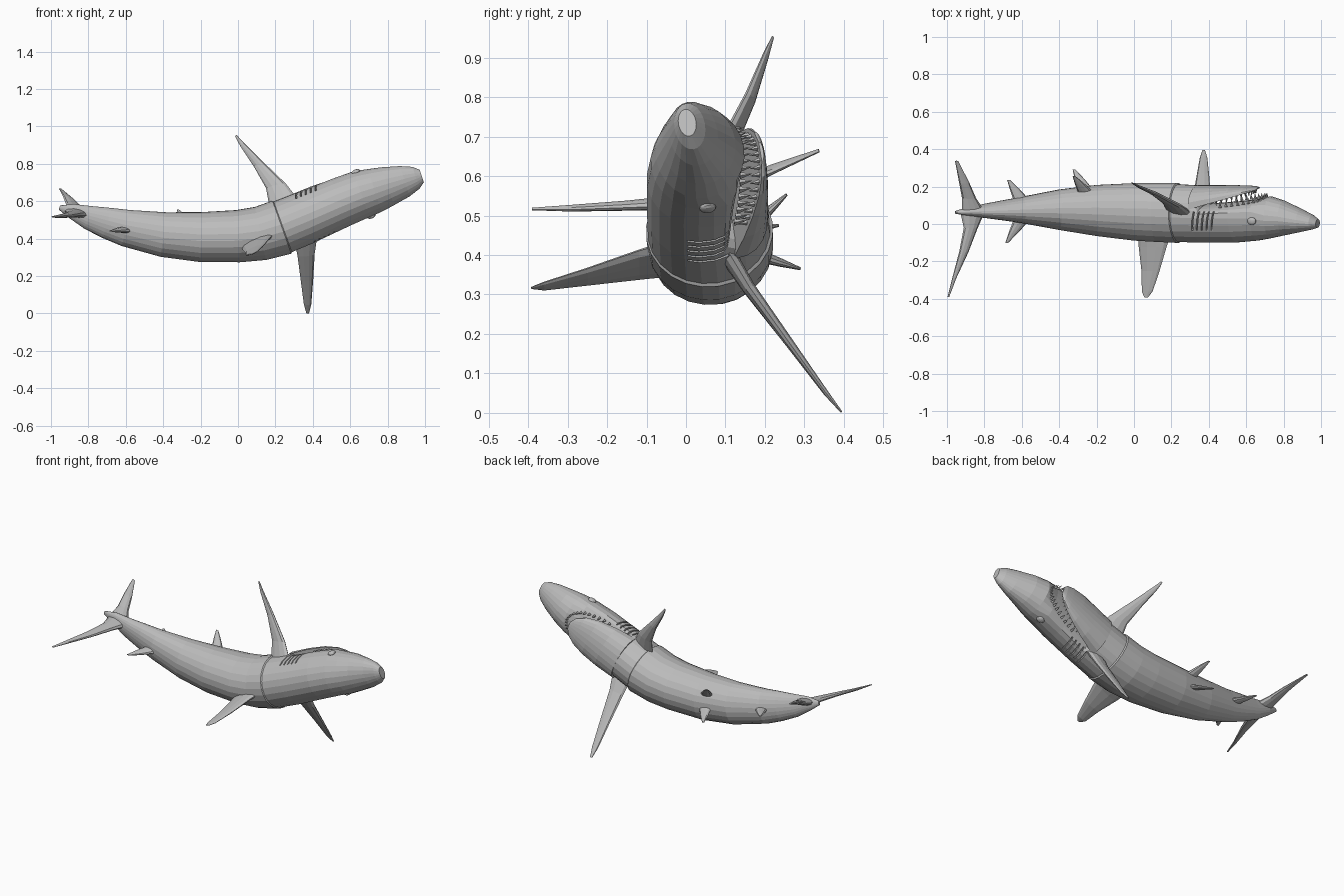
import bpy, bmesh, math
from mathutils import Vector, Matrix

cube = bpy.data.objects.get("Cube")
if cube:
    bpy.data.objects.remove(cube, do_unlink=True)

skin = bpy.data.materials.new("shark grey")
skin.use_nodes = True
skin.diffuse_color = (0.5, 0.5, 0.5, 1)
skin.node_tree.nodes["Principled BSDF"].inputs["Base Color"].default_value = skin.diffuse_color

SIDES = 24
ROLL = math.radians(9)

# Stations along the body: x, z of the spine, half width, back y, belly y
STATIONS = [
    (-.955, .565, .012, .055, .07), (-.89, .545, .04, .045, .09),
    (-.8, .51, .065, .033, .107), (-.7, .48, .085, .02, .126),
    (-.6, .453, .1, .005, .145), (-.4, .418, .121, -.032, .185),
    (-.2, .405, .134, -.065, .21), (0, .411, .14, -.09, .22),
    (.12, .426, .145, -.097, .222), (.235, .46, .151, -.102, .221),
    (.24, .462, .144, -.098, .214), (.36, .512, .142, -.1, .207),
    (.39, .525, .14, -.1, .105), (.55, .595, .135, -.1, .118),
    (.66, .638, .13, -.09, .13), (.73, .66, .121, -.077, .148),
    (.8, .683, .108, -.062, .125), (.89, .712, .086, -.043, .08),
    (.95, .732, .062, -.03, .048), (.98, .742, .036, -.02, .025)]


def lerp_station(x):
    """Interpolated station at x."""
    for p, q in zip(STATIONS, STATIONS[1:]):
        if p[0] <= x <= q[0]:
            t = (x - p[0]) / (q[0] - p[0])
            return [u + (v - u) * t for u, v in zip(p, q)]
    return STATIONS[-1]


def frame(x):
    """Forward, side and belly directions of the rolled body at x."""
    a, b = lerp_station(max(x - .08, -.95)), lerp_station(min(x + .08, .97))
    fwd = Vector((b[0] - a[0], 0, b[1] - a[1])).normalized()
    up, y = Vector((-fwd.z, 0, fwd.x)), Vector((0, 1, 0))
    c, s = math.cos(ROLL), math.sin(ROLL)
    return fwd, up * c - y * s, y * c + up * s


def place(x, y, side):
    """Point at spine position x, belly-wise height y and sideways offset."""
    _, s, b = frame(x)
    return Vector((x, .05, lerp_station(x)[1])) + s * side + b * (y - .05)


def finish(bm, name):
    bmesh.ops.recalc_face_normals(bm, faces=bm.faces)
    mesh = bpy.data.meshes.new(name)
    bm.to_mesh(mesh)
    bm.free()
    mesh.materials.append(skin)
    obj = bpy.data.objects.new(name, mesh)
    bpy.context.scene.collection.objects.link(obj)
    return obj


def loft(name, rings):
    """Skin a list of equal-length point rings, with capped ends."""
    bm = bmesh.new()
    vs = [[bm.verts.new(p) for p in r] for r in rings]
    n = len(vs[0])
    for a, b in zip(vs, vs[1:]):
        for i in range(n):
            bm.faces.new((a[i], a[(i + 1) % n], b[(i + 1) % n], b[i]))
    bm.faces.new(vs[0])
    bm.faces.new(vs[-1])
    return finish(bm, name)


# Body, with a flattened palate where the mouth is
rings = []
for x, z, half, back, belly in STATIONS:
    mouth = .37 < x < .7
    mid = .05 if mouth else (back + belly) / 2
    ring = []
    for i in range(SIDES):
        t = math.tau * i / SIDES
        c, s = math.cos(t), math.sin(t)
        if s > 0:
            y = mid + (belly - mid) * (s ** .6 if mouth else s)
        else:
            y = mid + (mid - back) * s
        ring.append(place(x, y, half * c))
    rings.append(ring)
body = loft("body", rings)

# Gill slits cut into both flanks
bm = bmesh.new()
for sign in (-1, 1):
    for i in range(5):
        x = .365 + .026 * i
        fwd, side, belly = frame(x)
        m = Matrix((fwd, side, belly)).transposed().to_4x4()
        m.translation = place(x, .035, sign * .142)
        m = m @ Matrix.Rotation(sign * .2, 4, 'Y') if sign > 0 else m @ Matrix.Rotation(.2, 4, 'Y')
        bmesh.ops.create_cube(bm, size=1, matrix=m @ Matrix.Diagonal((.008, .05, .105, 1)))
cutter = finish(bm, "gill_cutter")
cutter.hide_render = True
cutter.hide_set(True)
cut = body.modifiers.new("gills", 'BOOLEAN')
cut.operation, cut.solver, cut.object = 'DIFFERENCE', 'EXACT', cutter


# Lower jaw: half-round scoop, flat on the mouth side
def jaw_rim(x):
    return .108 + (x - .38) * .28


JAW = [(.345, .136, .208), (.45, .131, .207), (.54, .117, .206),
       (.61, .092, .204), (.65, .062, .202), (.672, .025, .198)]
rings = []
for x, half, low in JAW:
    top = jaw_rim(x)
    rings.append([place(x, top + (low - top) * math.sin(math.pi * i / 12) ** .8,
                        half * math.cos(math.pi * i / 12)) for i in range(13)])
loft("lower_jaw", rings)


# Teeth in a horseshoe on each jaw
def teeth(name, count, back, reach, width, height, direction):
    bm = bmesh.new()
    for i in range(count):
        t = math.radians(-88 + 176 * i / (count - 1))
        x, side = back + reach * math.cos(t), width * math.sin(t)
        root = height(x)
        _, _, belly = frame(x)
        m = (belly * direction).to_track_quat('Z', 'Y').to_matrix().to_4x4()
        m.translation = place(x, root + direction * .008, side)
        bmesh.ops.create_cone(bm, cap_ends=True, segments=4, radius1=.009,
                              radius2=0, depth=.032, matrix=m)
    return finish(bm, name)


teeth("upper_teeth", 23, .5, .215, .112, lambda x: .112 + max(0, x - .5) * .13, 1)
teeth("lower_teeth", 21, .48, .175, .108, jaw_rim, -1)


# Fins: lens-shaped sections between leading and trailing edge points
def fin(name, sections):
    pts = [(Vector(a), Vector(b), t) for a, b, t in sections]
    span = (pts[-1][0] + pts[-1][1]) - (pts[0][0] + pts[0][1])
    normal = span.cross(pts[0][0] - pts[0][1]).normalized()
    rings = []
    for lead, trail, thick in pts:
        mid, half = (lead + trail) / 2, (lead - trail) / 2
        rings.append([mid + half * math.cos(math.tau * i / 10)
                      + normal * thick / 2 * math.sin(math.tau * i / 10) for i in range(10)])
    return loft(name, rings)


fin("dorsal_fin", [((.2, -.05, .43), (.02, -.05, .35), .05),
                   ((.175, -.12, .41), (.025, -.12, .34), .036),
                   ((.137, -.25, .365), (.04, -.25, .325), .024),
                   ((.1, -.36, .33), (.042, -.36, .312), .014),
                   ((.075, -.392, .318), (.055, -.392, .315), .005)])
fin("left_pectoral_fin", [((.33, .04, .6), (.17, .08, .56), .05),
                          ((.255, .095, .695), (.15, .12, .67), .034),
                          ((.135, .155, .81), (.085, .17, .785), .024),
                          ((.03, .2, .915), (.012, .205, .895), .014),
                          ((-.008, .219, .955), (-.016, .221, .948), .005)])
fin("right_pectoral_fin", [((.425, .1, .42), (.3, .1, .4), .045),
                           ((.41, .16, .32), (.318, .16, .31), .034),
                           ((.402, .26, .18), (.335, .26, .18), .024),
                           ((.392, .355, .05), (.352, .355, .05), .014),
                           ((.38, .394, .002), (.365, .394, .002), .005)])
fin("upper_tail_lobe", [((-.79, .08, .525), (-.93, .07, .55), .05),
                        ((-.835, -.02, .525), (-.91, -.02, .54), .036),
                        ((-.885, -.15, .52), (-.935, -.15, .53), .024),
                        ((-.95, -.29, .515), (-.972, -.29, .522), .016),
                        ((-.988, -.39, .515), (-.997, -.39, .518), .006)])
fin("lower_tail_lobe", [((-.8, .07, .54), (-.92, .06, .56), .045),
                        ((-.845, .14, .575), (-.92, .14, .585), .032),
                        ((-.88, .22, .61), (-.935, .22, .625), .022),
                        ((-.94, .337, .662), (-.957, .337, .667), .008)])


# Small rear fins, each from base centre to swept tip
def small_fin(name, base, tip):
    b, t = Vector(base), Vector(tip)
    mid = b.lerp(t, .55)
    fwd = Vector((1, 0, -.15))
    fin(name, [(b + fwd * .045, b - fwd * .04, .032),
               (mid + fwd * .028, mid - fwd * .024, .02),
               (t + fwd * .008, t - fwd * .008, .007)])


small_fin("second_dorsal_fin", (-.605, .02, .447), (-.68, -.1, .44))
small_fin("anal_fin", (-.605, .13, .46), (-.67, .235, .475))
small_fin("left_pelvic_fin", (-.26, .17, .475), (-.32, .255, .553))
small_fin("right_pelvic_fin", (-.26, .18, .4), (-.32, .29, .365))

# Eyes
bm = bmesh.new()
for sign in (-1, 1):
    fwd, side, belly = frame(.67)
    m = Matrix((fwd, side, belly)).transposed().to_4x4()
    m.translation = place(.67, .035, sign * .127)
    bmesh.ops.create_uvsphere(bm, u_segments=14, v_segments=8, radius=1,
                              matrix=m @ Matrix.Diagonal((.024, .013, .021, 1)))
finish(bm, "eyes")
